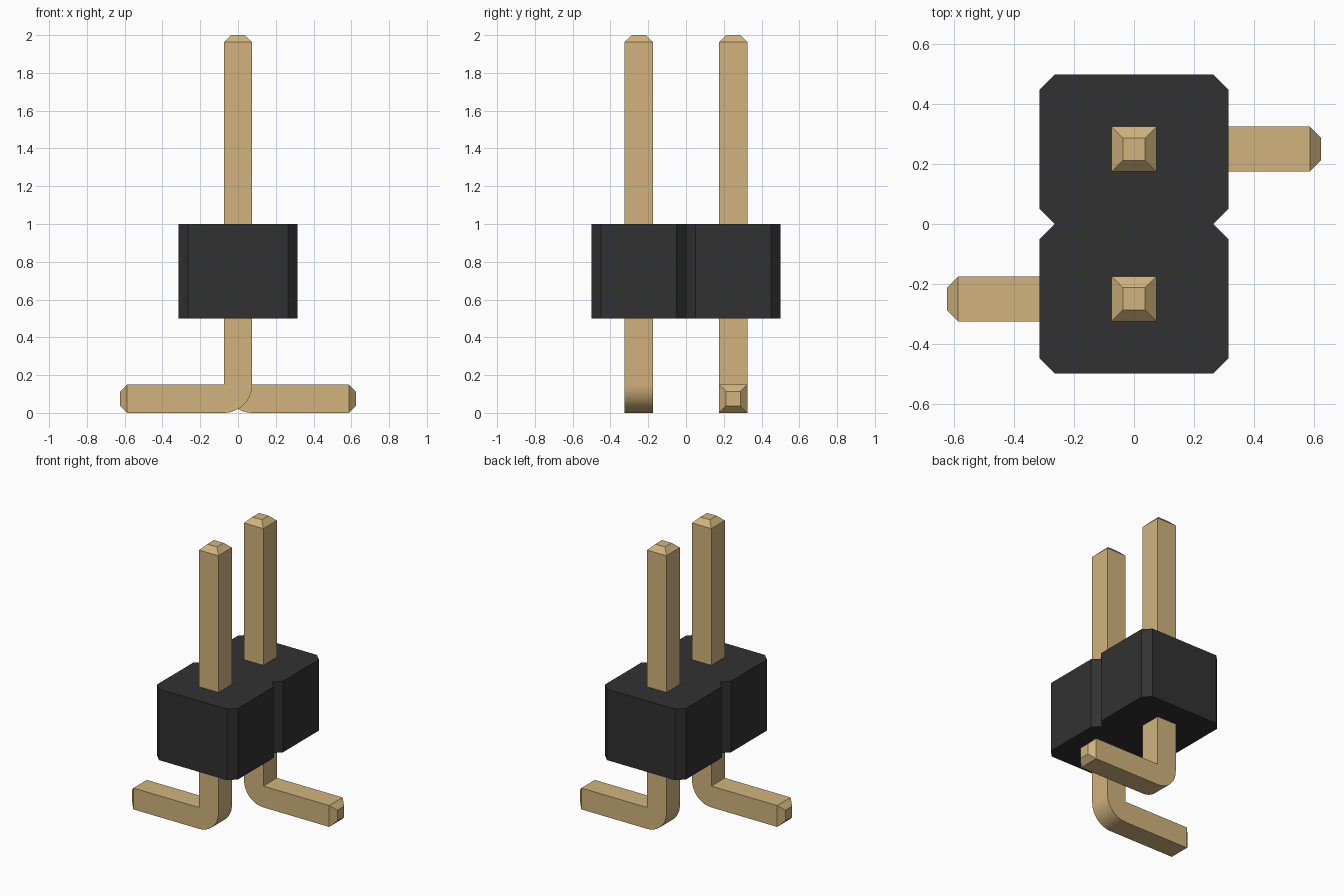
import bpy, bmesh, math

cube = bpy.data.objects.get("Cube")
if cube:
    bpy.data.objects.remove(cube, do_unlink=True)


def material(name, rgb):
    mat = bpy.data.materials.new(name)
    mat.use_nodes = True
    color = (*rgb, 1.0)
    mat.diffuse_color = color
    mat.node_tree.nodes["Principled BSDF"].inputs["Base Color"].default_value = color
    return mat


black = material("black plastic", (0.031, 0.031, 0.031))
gold = material("gold metal", (0.638, 0.455, 0.205))


def finish(name, bm, mat):
    bmesh.ops.remove_doubles(bm, verts=bm.verts, dist=1e-5)
    bmesh.ops.recalc_face_normals(bm, faces=bm.faces)
    mesh = bpy.data.meshes.new(name)
    bm.to_mesh(mesh)
    bm.free()
    mesh.materials.append(mat)
    obj = bpy.data.objects.new(name, mesh)
    bpy.context.collection.objects.link(obj)
    bpy.ops.object.select_all(action='DESELECT')
    obj.select_set(True)
    bpy.context.view_layer.objects.active = obj
    bpy.ops.object.shade_smooth_by_angle(angle=math.radians(30))
    return obj


# Housing: outline with chamfered corners and side notches, extruded upwards
def build_housing(half_x=0.315, half_y=0.5, cut=0.05, low=0.5, high=1.0):
    side = [(half_x - cut, -half_y), (half_x, cut - half_y), (half_x, -cut),
            (half_x - cut, 0), (half_x, cut), (half_x, half_y - cut),
            (half_x - cut, half_y)]
    outline = side + [(-x, y) for x, y in reversed(side)]
    bm = bmesh.new()
    base = bm.faces.new([bm.verts.new((x, y, low)) for x, y in outline])
    top = bmesh.ops.extrude_face_region(bm, geom=[base], use_keep_orig=True)
    moved = [v for v in top["geom"] if isinstance(v, bmesh.types.BMVert)]
    bmesh.ops.translate(bm, verts=moved, vec=(0, 0, high - low))
    finish("housing", bm, black)


# Pin: square section swept down the post, round the bend and out along the foot
def build_pin(name, y, direction, half=0.075, top=2.0, reach=0.625, steps=12):
    tip = half / 2
    width = 2 * half
    sections = [((-tip, top), (tip, top), tip),
                ((-half, top - tip), (half, top - tip), half)]
    for i in range(steps + 1):
        a = math.pi / 2 * i / steps
        outer = (half - width * math.cos(a), width - width * math.sin(a))
        sections.append((outer, (half, width), half))
    sections += [((reach - tip, 0), (reach - tip, width), half),
                 ((reach, tip), (reach, width - tip), tip)]

    bm = bmesh.new()
    rings = []
    for (ox, oz), (ix, iz), w in sections:
        corners = [(ox, -w, oz), (ix, -w, iz), (ix, w, iz), (ox, w, oz)]
        rings.append([bm.verts.new((direction * px, y + py, pz))
                      for px, py, pz in corners])
    for a, b in zip(rings, rings[1:]):
        for k in range(4):
            n = (k + 1) % 4
            bm.faces.new((a[k], a[n], b[n], b[k]))
    bm.faces.new(rings[0])
    bm.faces.new(rings[-1])
    finish(name, bm, gold)


build_housing()
build_pin("front_pin", -0.25, -1)
build_pin("back_pin", 0.25, 1)
